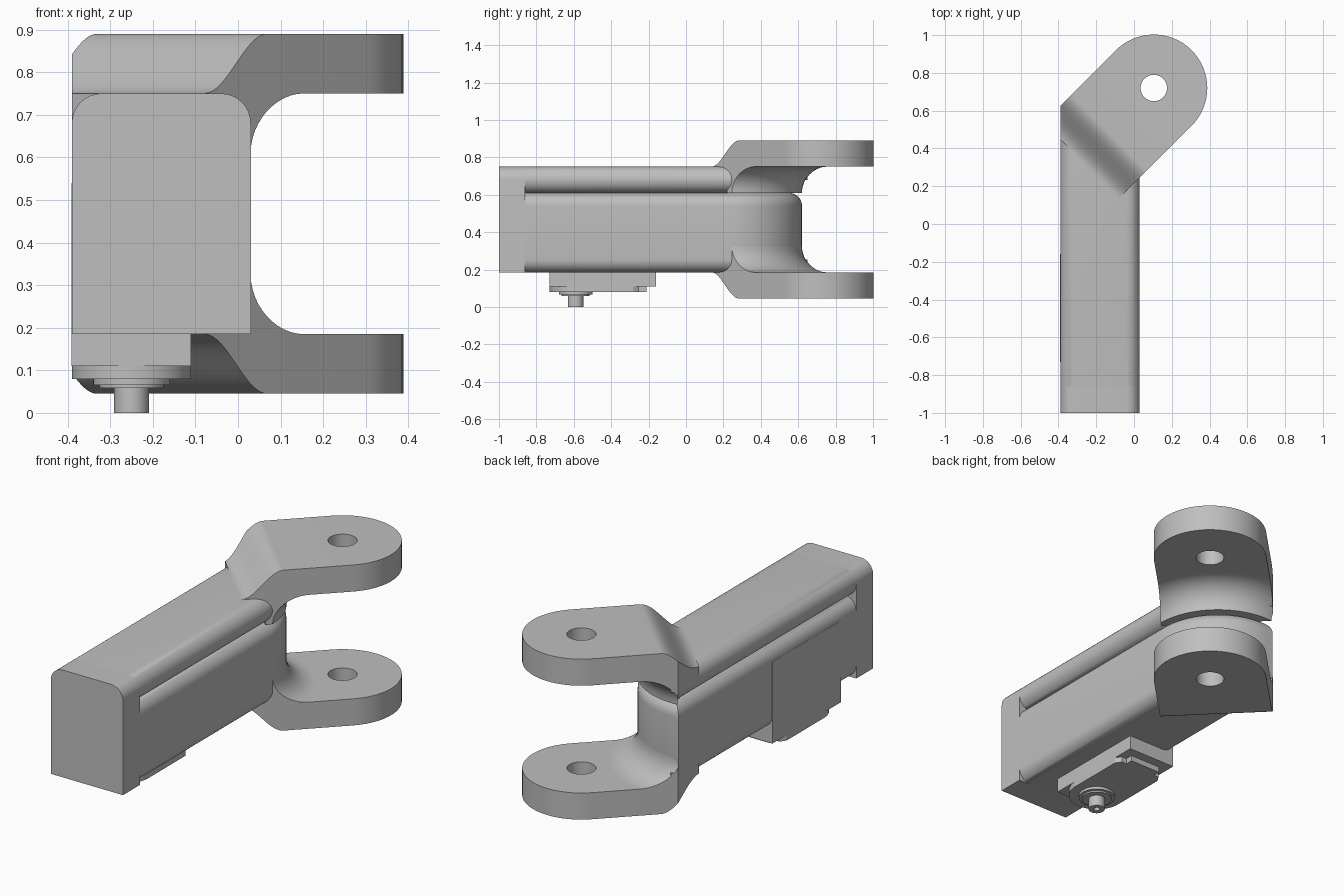
import bpy, bmesh
from math import sin, cos, pi, radians
from mathutils import Vector, Matrix

if "Cube" in bpy.data.objects:
    bpy.data.objects.remove(bpy.data.objects["Cube"])

grey = bpy.data.materials.new("plain grey")
grey.use_nodes = True
COLOUR = (0.52, 0.52, 0.52, 1)
grey.diffuse_color = COLOUR
grey.node_tree.nodes["Principled BSDF"].inputs["Base Color"].default_value = COLOUR

LEFT, RIGHT = -0.39, 0.03            # sides of the arm
BOTTOM, SPLIT, TOP = 0.185, 0.61, 0.75
ROUND = 0.07                         # edge rounding of the bars
STEP = 0.14                          # lug thickness and fillet size
END = Vector((-0.35, 0.24))          # centre of the rounded bar end
END_R = 0.38
EYE = Vector((0.105, 0.72))          # lug hole centre
EYE_R = 0.283
parts = []


def finish(name, bm):
    bmesh.ops.recalc_face_normals(bm, faces=bm.faces)
    mesh = bpy.data.meshes.new(name)
    bm.to_mesh(mesh)
    bm.free()
    mesh.materials.append(grey)
    obj = bpy.data.objects.new(name, mesh)
    bpy.context.collection.objects.link(obj)
    parts.append(obj)
    return obj


def arc(centre, r, start, stop, n):
    return [(centre[0] + r * cos(radians(start + (stop - start) * i / n)),
             centre[1] + r * sin(radians(start + (stop - start) * i / n)))
            for i in range(n + 1)]


def prism(name, outline, low, high, round_if=None):
    """Extrude a plan outline; round the edges chosen by a rule."""
    bm = bmesh.new()
    face = bm.faces.new([bm.verts.new((x, y, low)) for x, y in outline])
    grown = bmesh.ops.extrude_face_region(bm, geom=[face])["geom"]
    bmesh.ops.translate(bm, vec=(0, 0, high - low),
                        verts=[v for v in grown if isinstance(v, bmesh.types.BMVert)])
    if round_if:
        bmesh.ops.recalc_face_normals(bm, faces=bm.faces)
        edges = [e for e in bm.edges if round_if(*[v.co for v in e.verts])]
        bmesh.ops.bevel(bm, geom=edges, offset=ROUND - 0.0005, segments=8,
                        profile=0.5, affect='EDGES', clamp_overlap=False)
    return finish(name, bm)


def box(name, x0, x1, y0, y1, z0, z1, round_if=None):
    return prism(name, [(x0, y0), (x1, y0), (x1, y1), (x0, y1)], z0, z1, round_if)


def lathe(name, profile, centre, n=64):
    """Revolve (radius, height) points around a vertical axis."""
    bm = bmesh.new()
    rings = [[bm.verts.new((centre[0] + r * cos(2 * pi * i / n),
                            centre[1] + r * sin(2 * pi * i / n), z))
              for i in range(n)] for r, z in profile]
    for a, b in zip(rings, rings[1:]):
        for i in range(n):
            j = (i + 1) % n
            bm.faces.new((a[i], a[j], b[j], b[i]))
    bm.faces.new(rings[0])
    bm.faces.new(rings[-1])
    return finish(name, bm)


def combine(obj, tool, operation):
    """Apply a boolean and drop the tool."""
    tool.hide_render = True
    mod = obj.modifiers.new("cut", 'BOOLEAN')
    mod.object, mod.operation, mod.solver = tool, operation, 'EXACT'
    bpy.context.view_layer.update()
    result = bpy.data.meshes.new_from_object(
        obj.evaluated_get(bpy.context.evaluated_depsgraph_get()))
    obj.modifiers.clear()
    obj.data = result
    parts.remove(tool)
    bpy.data.objects.remove(tool)


def mirrored(obj, name):
    """Copy a part, flipped about the mid height of the fork."""
    bm = bmesh.new()
    bm.from_mesh(obj.data)
    bm.transform(Matrix.Translation((0, 0, BOTTOM + TOP)) @ Matrix.Scale(-1, 4, (0, 0, 1)))
    return finish(name, bm)


# Arm: solid front block and two rounded bars with a groove between them
box("front_block", LEFT, RIGHT, -1, -0.86, BOTTOM, TOP,
    lambda a, b: min(a.z, b.z) > TOP - 0.01 and abs(a.x - b.x) < 0.01)
bar_plan = [(LEFT, -0.95), (RIGHT, -0.95)] + arc(END, END_R, 0, 90, 24) + [(LEFT, 0.62)]
level = lambda a, b: abs(a.z - b.z) < 0.001
prism("lower_bar", bar_plan, BOTTOM, SPLIT, level)
prism("upper_bar", bar_plan, SPLIT, TOP, level)

# Fork arm: stepped side profile trimmed to a round-ended plan
rise = [(0.04 + 0.21 * i / 20, TOP + STEP * (1 - cos(pi * i / 20)) / 2) for i in range(21)]
side = [(0.04, 0.68)] + rise + [(0.95, TOP + STEP), (0.95, TOP), (0.2, TOP), (0.2, 0.68)]
arm = prism("upper_fork_arm", side, 0, 0.9)
# stand the profile up and turn it to the fork direction
h = 0.5 ** 0.5
arm.data.transform(Matrix(((h, 0, -h, 0), (h, 0, h, 0), (0, 1, 0, 0), (0, 0, 0, 1))))
bm = bmesh.new()
bm.from_mesh(arm.data)
bmesh.ops.recalc_face_normals(bm, faces=bm.faces)
bm.to_mesh(arm.data)
bm.free()
plan = arc(EYE, EYE_R, -45, 135, 40) + [(LEFT, 0.625), (LEFT, 0.45), (-0.08, 0.135)]
combine(arm, prism("plan_trim", plan, 0.5, 1), 'INTERSECT')

# Concave fillet between bar end and lug
curve = [(END_R + STEP * (1 - cos(pi * i / 24)), SPLIT + STEP * sin(pi * i / 24))
         for i in range(13)]
fillet = lathe("upper_fork_fillet", curve + [(END_R + STEP, TOP + 0.02)], END, 96)
trim = arc(EYE, EYE_R, -45, 135, 40) + [(LEFT, 0.625), (0.005, 0.22)]
combine(fillet, prism("fillet_trim", trim, 0.5, 1), 'INTERSECT')

for part, name in ((arm, "lower_fork_arm"), (fillet, "lower_fork_fillet")):
    combine(part, lathe("hole_cutter", [(0.07, 0.4), (0.07, 1.1)], EYE, 40), 'DIFFERENCE')
    mirrored(part, name)

# Motor set into the arm, with its mounting plate and shaft
SHAFT = (-0.25, -0.59)
box("motor_body", LEFT - 0.001, -0.11, -0.73, -0.16, 0.11, 0.54)
tail = [(-0.11, -0.28), (-0.13, -0.25), (-0.16, -0.25), (-0.16, -0.21)]
plate = tail + [(2 * SHAFT[0] - x, y) for x, y in reversed(tail)]
prism("motor_plate", arc(SHAFT, 0.14, 180, 360, 32) + plate, 0.08, 0.115)
lathe("motor_boss", [(0.075, 0.058), (0.075, 0.066), (0.09, 0.066), (0.09, 0.09)], SHAFT)
lathe("motor_shaft", [(0.015, 0.03), (0.015, 0), (0.041, 0), (0.041, 0.07)], SHAFT, 40)

# Smooth shading with sharp edges kept
bpy.ops.object.select_all(action='DESELECT')
for obj in parts:
    obj.select_set(True)
bpy.context.view_layer.objects.active = parts[0]
bpy.ops.object.shade_smooth_by_angle(angle=radians(30))
